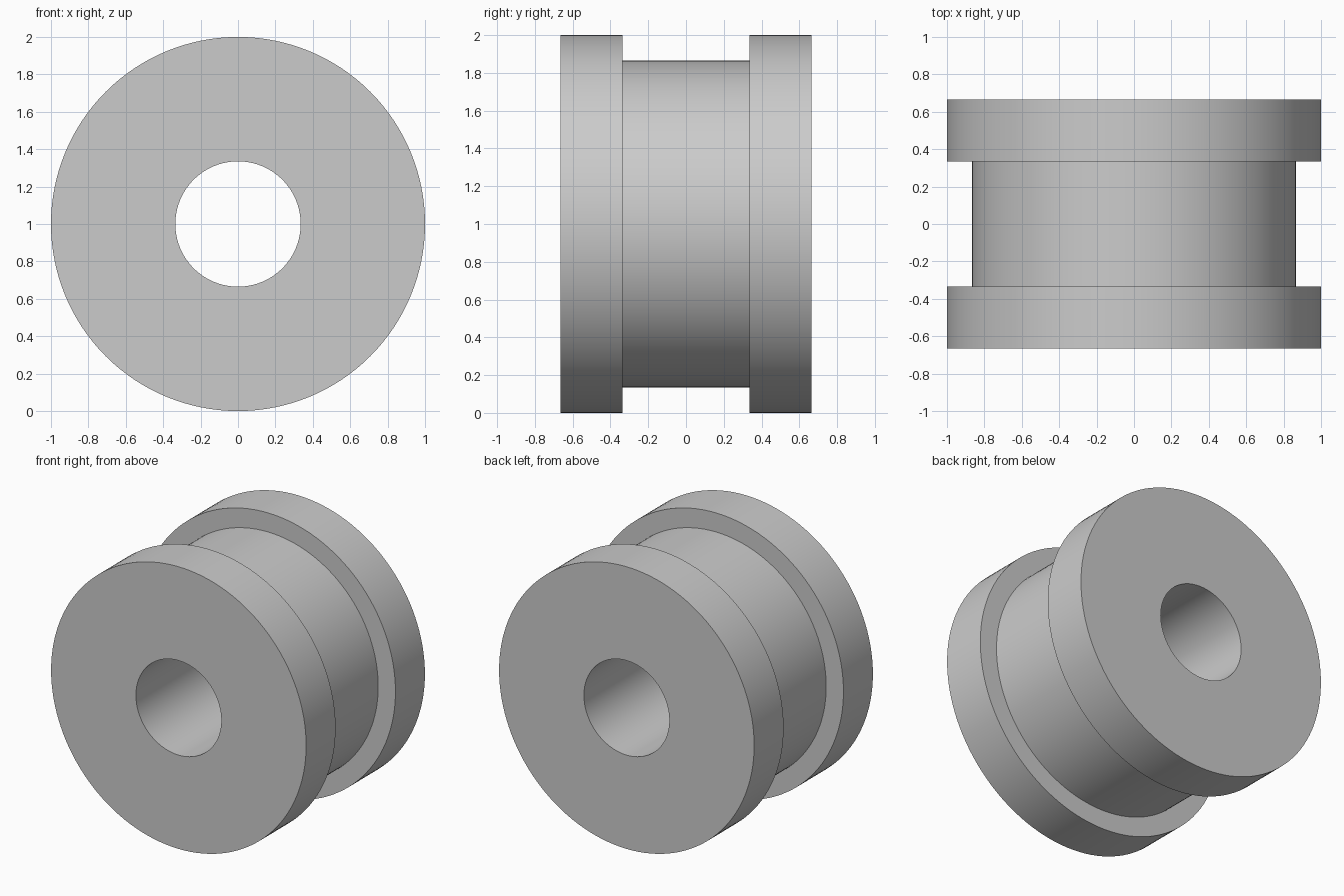
import bpy
import bmesh
import math
from mathutils import Matrix, Vector

cube = bpy.data.objects.get("Cube")
if cube:
    bpy.data.objects.remove(cube, do_unlink=True)

# Main dimensions
FLANGE_R, HUB_R, BORE_R = 1.0, 0.865, 0.335
HALF_WIDTH, HALF_GROOVE = 0.665, 0.335
SEGMENTS = 128

grey = bpy.data.materials.new("light_grey")
grey.use_nodes = True
colour = (0.6, 0.6, 0.6, 1)
grey.diffuse_color = colour
grey.node_tree.nodes["Principled BSDF"].inputs["Base Color"].default_value = colour


def lathe(name, profile):
    """Turn a closed (radius, y) profile around the y axis, centred at z = 1."""
    bm = bmesh.new()
    verts = [bm.verts.new((r, y, 0)) for r, y in profile]
    edges = [bm.edges.new((v, verts[i - 1])) for i, v in enumerate(verts)]
    bmesh.ops.spin(bm, geom=verts + edges, cent=(0, 0, 0), axis=(0, 1, 0),
                   angle=math.tau, steps=SEGMENTS, use_merge=True)
    bmesh.ops.remove_doubles(bm, verts=bm.verts[:], dist=0.0001)
    bmesh.ops.recalc_face_normals(bm, faces=bm.faces[:])
    bmesh.ops.transform(bm, matrix=Matrix.Translation(Vector((0, 0, FLANGE_R))),
                        verts=bm.verts[:])
    mesh = bpy.data.meshes.new(name)
    bm.to_mesh(mesh)
    bm.free()
    mesh.materials.append(grey)
    obj = bpy.data.objects.new(name, mesh)
    bpy.context.collection.objects.link(obj)
    bpy.ops.object.select_all(action='DESELECT')
    obj.select_set(True)
    bpy.context.view_layer.objects.active = obj
    bpy.ops.object.shade_smooth_by_angle(angle=math.radians(30))
    return obj


# Bushing: two flanges, a narrower hub between them and a through bore
half = [(BORE_R, HALF_WIDTH), (FLANGE_R, HALF_WIDTH),
        (FLANGE_R, HALF_GROOVE), (HUB_R, HALF_GROOVE)]
lathe("grooved_bushing", half + [(r, -y) for r, y in reversed(half)])
